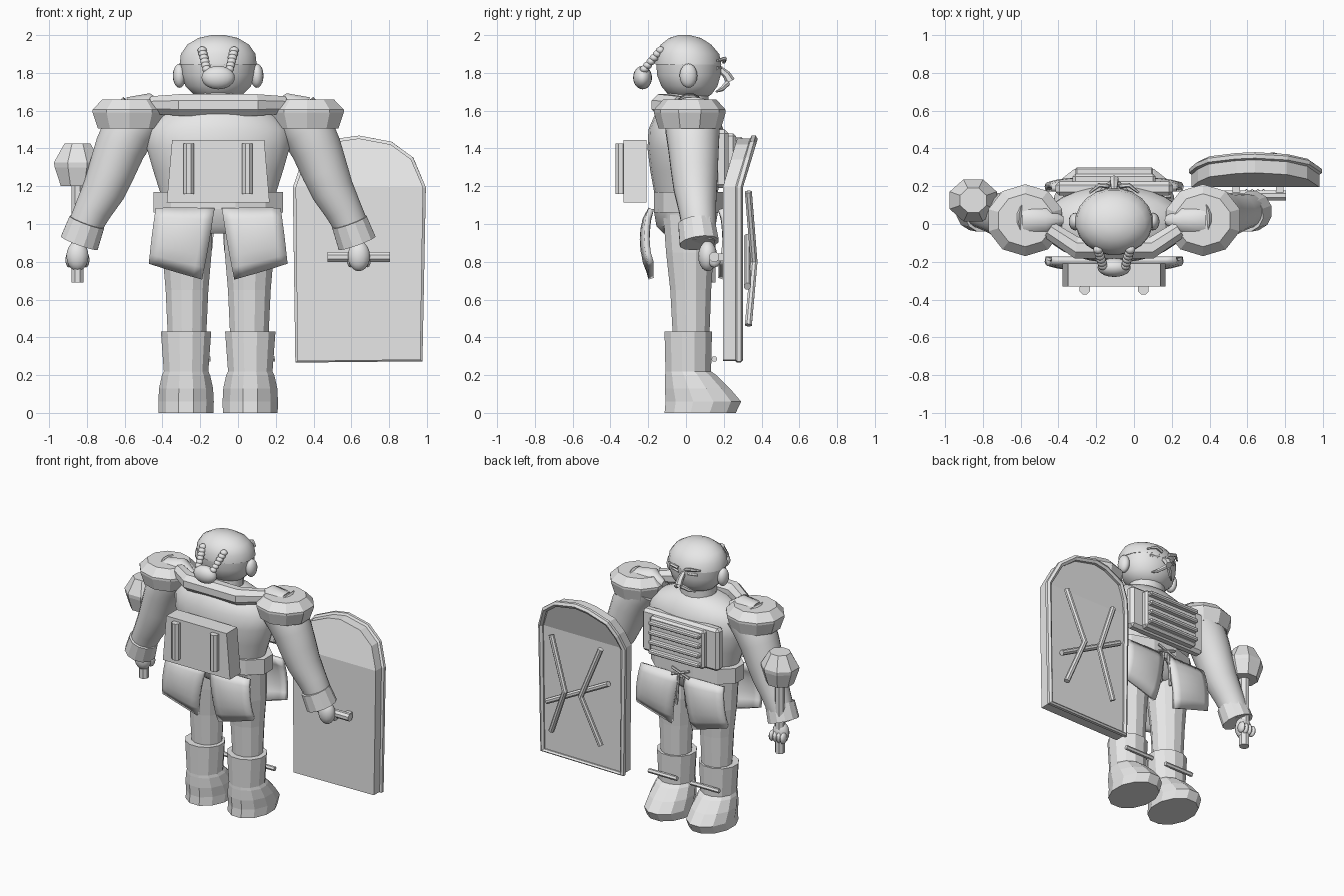
import bpy, bmesh, math
from mathutils import Vector, Matrix

if "Cube" in bpy.data.objects:
    bpy.data.objects.remove(bpy.data.objects["Cube"])

C = -0.105  # body centre line
grey = bpy.data.materials.new("plain grey")
grey.diffuse_color = (0.8, 0.8, 0.8, 1)
grey.use_nodes = True
grey.node_tree.nodes["Principled BSDF"].inputs["Base Color"].default_value = grey.diffuse_color


def finish(name, bm, smooth=0):
    bmesh.ops.recalc_face_normals(bm, faces=bm.faces)
    me = bpy.data.meshes.new(name)
    bm.to_mesh(me)
    bm.free()
    me.materials.append(grey)
    ob = bpy.data.objects.new(name, me)
    bpy.context.collection.objects.link(ob)
    if smooth:
        bpy.ops.object.select_all(action='DESELECT')
        ob.select_set(True)
        bpy.context.view_layer.objects.active = ob
        bpy.ops.object.shade_smooth_by_angle(angle=math.radians(smooth))
    return ob


def skin(name, rings, smooth=0, closed=False):
    """Join rings of points into a skin, capped unless closed."""
    bm = bmesh.new()
    vs = [[bm.verts.new(p) for p in r] for r in rings]
    n = len(vs[0])
    pairs = list(zip(vs, vs[1:])) + ([(vs[-1], vs[0])] if closed else [])
    for a, b in pairs:
        for i in range(n):
            bm.faces.new((a[i], a[(i + 1) % n], b[(i + 1) % n], b[i]))
    if not closed:
        bm.faces.new(vs[0])
        bm.faces.new(vs[-1])
    return finish(name, bm, smooth)


def loft(name, rows, sides=24, smooth=0):
    """rows: (z, x, y, rx, ry)"""
    ang = [2 * math.pi * (i + 0.5) / sides for i in range(sides)]
    return skin(name, [[(x + rx * math.cos(a), y + ry * math.sin(a), z) for a in ang]
                       for z, x, y, rx, ry in rows], smooth)


def tube(name, pts, rad, sides=8, smooth=0, closed=False):
    pts = [Vector(p) for p in pts]
    n = len(pts)
    rad = rad if isinstance(rad, (list, tuple)) else [rad] * n
    rings = []
    for i, p in enumerate(pts):
        prev = pts[i - 1] if i or closed else p
        nxt = pts[(i + 1) % n] if i < n - 1 or closed else p
        t = (nxt - prev).normalized()
        ref = Vector((0, 1, 0)) if abs(t.y) < 0.8 else Vector((0, 0, 1))
        u = t.cross(ref).normalized()
        v = t.cross(u)
        rings.append([p + rad[i] * (u * math.cos(a) + v * math.sin(a))
                      for a in [2 * math.pi * (k + 0.5) / sides for k in range(sides)]])
    return skin(name, rings, smooth, closed)


def ball(name, loc, r, u=20, v=12):
    bm = bmesh.new()
    bmesh.ops.create_uvsphere(bm, u_segments=u, v_segments=v, radius=1,
                              matrix=Matrix.LocRotScale(Vector(loc), None, Vector(r)))
    return finish(name, bm, 60)


def box(name, lo, hi, bevel=0.0):
    lo, hi = Vector(lo), Vector(hi)
    bm = bmesh.new()
    bmesh.ops.create_cube(bm, size=1, matrix=Matrix.LocRotScale((lo + hi) / 2, None, hi - lo))
    if bevel:
        bmesh.ops.bevel(bm, geom=bm.edges[:], offset=bevel, segments=1, affect='EDGES')
    return finish(name, bm)


# head, ears, neck
loft("head", [(1.66, C, 0.02, .07, .07), (1.685, C, 0.02, .13, .115), (1.73, C, .018, .175, .15),
              (1.79, C, .015, .195, .17), (1.85, C, .015, .2, .173)], 24, 50)
loft("skull_cap", [(1.845, C, .012, .206, .177), (1.9, C, .008, .2, .17), (1.95, C, 0, .165, .135),
                   (1.985, C, -.005, .105, .085), (2.0, C, -.01, .035, .03)], 20, 40)
loft("neck", [(1.56, C, 0, .13, .12), (1.71, C, .01, .125, .11)], 16, 40)

# face
tube("nose", [(C, .17, 1.83), (C, .215, 1.79), (C, .235, 1.755)], [.015, .022, .026], 6)
for s in (-1, 1):
    tube("eyebrow", [(C + s * .03, .2, 1.86), (C + s * .08, .205, 1.875), (C + s * .13, .165, 1.865)],
         [.012, .012, .006], 6)
    tube("eyelid", [(C + s * .035, .18, 1.825), (C + s * .1, .16, 1.825)], .01, 6)
    tube("moustache", [(C + s * .012, .22, 1.745), (C + s * .05, .19, 1.715), (C + s * .085, .16, 1.7)],
         [.016, .013, .005], 6)
    ball("ear", (C + s * .205, .013, 1.785), (.035, .047, .064), 16, 10)
    # braids running into the bun
    for i in range(6):
        t = i / 5
        ball("braid_bead", (C + s * (.085 - .025 * t), -.135 - .085 * t, 1.92 - .1 * t),
             (.026, .024, .02), 10, 6)
ball("hair_bun", (C, -.23, 1.775), (.088, .05, .062))

# torso, belt, pelvis
loft("torso", [(1.06, C, 0, .29, .15), (1.17, C, 0, .31, .17), (1.28, C, 0, .345, .19),
               (1.4, C, 0, .38, .205), (1.5, C, 0, .38, .2), (1.57, C, 0, .31, .17),
               (1.62, C, 0, .2, .13), (1.64, C, 0, .1, .09)], 28, 60)
loft("belt", [(1.06, C, .015, .355, .19), (1.17, C, .015, .355, .19)], 12)
loft("pelvis", [(.95, C, 0, .2, .12), (.99, C, 0, .29, .16), (1.08, C, 0, .31, .175)], 16, 40)

# collar bar behind the neck
tube("collar", [(C - .345, -.03, 1.63), (C - .2, -.125, 1.63), (C + .2, -.125, 1.63),
                (C + .345, -.03, 1.63)], [.05, .062, .062, .05], 8)

# chest plate with slats
box("chest_backing", (C - .31, .15, 1.19), (C + .31, .225, 1.5), .02)
box("chest_plate", (C - .22, .2, 1.2), (C + .22, .265, 1.48), .015)
for i in range(4):
    z = 1.235 + i * .07
    box("chest_slat", (C - .205, .25, z - .015), (C + .205, .3, z + .015), .008)

# backpack with two rods
loft("backpack", [(1.115, C, -.27, .385, .087), (1.445, C, -.27, .345, .087)], 4)
for s in (-1, 1):
    tube("backpack_rod", [(C + s * .155, -.345, 1.16), (C + s * .155, -.345, 1.425)], .03, 8)


def skirt_panel(name, s, f):
    """s: side in x, f: +1 front or -1 back."""
    bm = bmesh.new()
    n = 6
    top = Vector((.02, 1.08)), Vector((.33, 1.08))
    bot = Vector((.085, .71)), Vector((.365, .795))
    grid = []
    for j in range(n + 1):
        v = j / n
        row = []
        for i in range(n + 1):
            u = i / n
            p = top[0].lerp(top[1], u).lerp(bot[0].lerp(bot[1], u), v)
            bulge = .045 * math.sin(math.pi * v) ** .6 if 0 < v < 1 else 0
            y = .185 + bulge * (1 - .5 * (2 * u - 1) ** 2)
            row.append(bm.verts.new((C + s * p.x, f * y, p.y)))
        grid.append(row)
    for j in range(n):
        for i in range(n):
            bm.faces.new((grid[j][i], grid[j][i + 1], grid[j + 1][i + 1], grid[j + 1][i]))
    ob = finish(name, bm, 40)
    mod = ob.modifiers.new("thickness", 'SOLIDIFY')
    mod.thickness, mod.offset = .03, 0


for s in (-1, 1):
    skirt_panel("back_skirt_panel", s, -1)
    skirt_panel("front_skirt_panel", s, 1)
    # belt laces
    tube("belt_lace", [(C - s * .07, .215, 1.13), (C + s * .07, .215, 1.08)], .009, 6)
    tube("hanging_cord", [(C + s * .02, .205, 1.09), (C + s * .04, .2, .86)], .009, 6)

    # shoulder
    px = C + s * .47
    loft("shoulder_pad", [(1.505, px, .02, .175, .165), (1.59, px, .02, .205, .19),
                          (1.605, px, .02, .205, .19), (1.66, px, .02, .15, .14)], 10)
    tube("shoulder_cone", [(C + s * .45, .02, 1.58), (C + s * .35, .02, 1.62), (C + s * .27, .02, 1.61)],
         [.1, .075, .02], 14, 50)

    # arm, cuff, hand
    arm = [(.4, .03, 1.58), (.47, .035, 1.5), (.52, .04, 1.4), (.565, .045, 1.28), (.605, .05, 1.18),
           (.66, .06, 1.08), (.71, .07, .98), (.735, .075, .9)]
    tube("arm", [(C + s * x, y, z) for x, y, z in arm],
         [.14, .145, .135, .125, .115, .1, .09, .08], 20, 50)
    tube("cuff", [(C + s * .695, .055, 1.01), (C + s * .735, .07, .9)], [.1, .107], 12)
    hx = C + s * .745
    ball("hand", (hx, .115, .83), (.06, .05, .08), 14, 10)
    for i in range(4):
        ball("finger", (hx + s * (.045 - .03 * i), .15, .81), (.019, .035, .04), 8, 6)

    # leg and boot
    lx = C + s * .165
    loft("leg", [(.4, lx, .027, .105, .1), (.65, lx, .025, .117, .112), (.85, lx, .02, .135, .13),
                 (1.05, lx, .01, .14, .135)], 12)
    bx = C + s * .17
    loft("boot", [(0, bx, .075, .15, .195), (.06, bx, .092, .152, .207), (.13, bx, .06, .148, .178),
                  (.2, bx, .025, .132, .14), (.22, bx, .012, .122, .125),
                  (.43, bx, .012, .138, .13)], 12)
    tube("boot_rod", [(bx - .1, .15, .285), (bx + .13, .15, .285)], .016, 6)

# mace
mx, my = -.85, .125
loft("mace_handle", [(.69, mx, my, .035, .035), (1.22, mx, my, .035, .035)], 8)
loft("mace_head", [(1.2, mx, my, .095, .09), (1.3, mx, my, .13, .118), (1.325, mx, my, .135, .12),
                   (1.425, mx, my, .075, .07)], 8)

# shield
arch = [(.985, 1.2), (.92, 1.35), (.81, 1.43), (.64, 1.462), (.54, 1.448), (.395, 1.39), (.335, 1.3),
        (.3, 1.2)]
base = [(.31, .265), (.97, .272)]


def lean(z):
    return .3 * max(0, z - 1.2)


def shield_slab(name, y0, y1, k):
    mid = Vector((.64, .86))
    pts = [mid + (Vector(p) - mid) * k for p in arch + base]
    bm = bmesh.new()
    a, b = [[bm.verts.new((p.x, y + lean(p.y), p.y)) for p in pts] for y in (y0, y1)]
    m, n = len(arch), len(pts)
    for side in (a, b):
        bm.faces.new(side[:m])
        bm.faces.new([side[0]] + side[m - 1:])
    for i in range(n):
        bm.faces.new((a[i], a[(i + 1) % n], b[(i + 1) % n], b[i]))
    return finish(name, bm)


shield_slab("shield_inner", .195, .262, .985)
shield_slab("shield_outer", .255, .28, .985)
tube("shield_rim", [(x + (.64 - x) * .025, .28 + lean(z), z + (.86 - z) * .02)
                    for x, z in arch + base], .021, 6, closed=True)
for e, m in ((.86, .73), (.46, .6)):
    tube("shield_bar", [(e, .33, 1.17), (m, .36, .8), (e, .33, .465)], .02, 8)
tube("shield_cross_bar", [(.9, .325, .67), (.4, .325, .93)], .02, 8)

# shield grip
tube("shield_grip", [(.475, .15, .825), (.805, .15, .825)], .028, 8)
for x in (.54, .77):
    box("grip_post", (x - .02, .14, .805), (x + .02, .2, .845))
